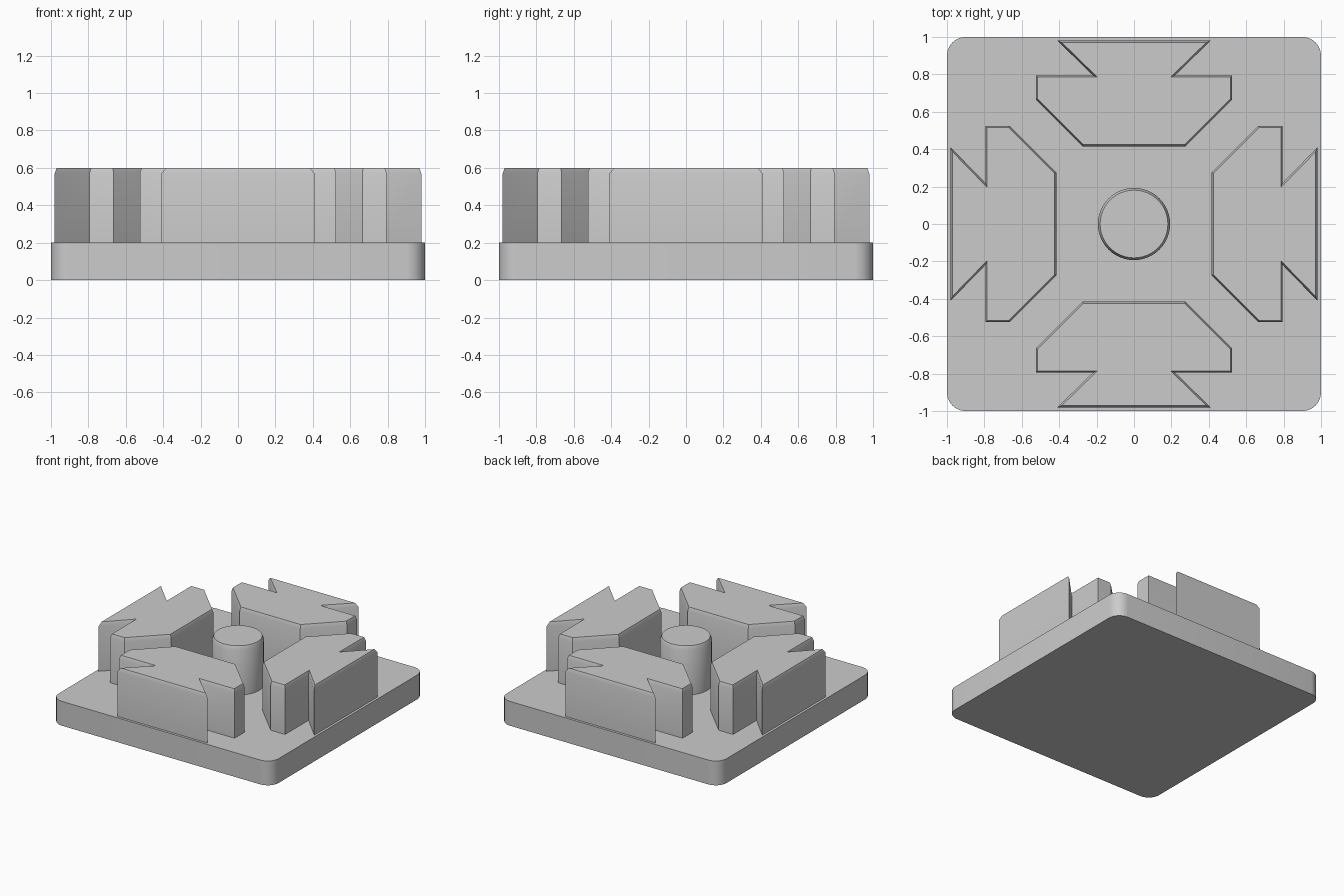
import bpy, bmesh, math
from mathutils import Matrix

cube = bpy.data.objects.get("Cube")
if cube:
    bpy.data.objects.remove(cube, do_unlink=True)

grey = bpy.data.materials.new("plain grey")
grey.use_nodes = True
COLOUR = (0.6, 0.6, 0.6, 1)
grey.diffuse_color = COLOUR
grey.node_tree.nodes["Principled BSDF"].inputs["Base Color"].default_value = COLOUR


def prism(name, outline, bottom, top, inset=0.0, rise=0.0, turn=0.0):
    """Extrude an outline upward, ending in a steep chamfer if inset is set."""
    bm = bmesh.new()
    base = bm.faces.new([bm.verts.new((x, y, bottom)) for x, y in outline])
    made = bmesh.ops.extrude_face_region(bm, geom=[base], use_keep_orig=True)["geom"]
    for v in made:
        if isinstance(v, bmesh.types.BMVert):
            v.co.z = top - rise
    bmesh.ops.recalc_face_normals(bm, faces=bm.faces[:])
    if inset:
        cap = max(bm.faces, key=lambda f: f.calc_center_median().z)
        bmesh.ops.inset_region(bm, faces=[cap], thickness=inset, use_even_offset=True)
        for v in cap.verts:
            v.co.z = top
    bm.transform(Matrix.Rotation(turn, 4, 'Z'))
    mesh = bpy.data.meshes.new(name)
    bm.to_mesh(mesh)
    bm.free()
    mesh.materials.append(grey)
    obj = bpy.data.objects.new(name, mesh)
    bpy.context.collection.objects.link(obj)
    bpy.ops.object.select_all(action='DESELECT')
    obj.select_set(True)
    bpy.context.view_layer.objects.active = obj
    bpy.ops.object.shade_smooth_by_angle(angle=math.radians(30))
    return obj


def arc(cx, cy, radius, start, sweep, steps):
    return [(cx + radius * math.cos(start + sweep * i / steps),
             cy + radius * math.sin(start + sweep * i / steps)) for i in range(steps + 1)]


# Base plate with rounded corners
plate = []
for i, (sx, sy) in enumerate([(1, 1), (-1, 1), (-1, -1), (1, -1)]):
    plate += arc(0.9 * sx, 0.9 * sy, 0.1, i * math.pi / 2, math.pi / 2, 8)
prism("base_plate", plate, 0, 0.2)

# Four notched blocks, one on each side
half = [(0.41, -0.98), (0.22, -0.795), (0.525, -0.795), (0.525, -0.665), (0.275, -0.415)]
block = half + [(-x, y) for x, y in reversed(half)]
for i, side in enumerate(["front", "left", "back", "right"]):
    prism(side + "_block", block, 0.2, 0.6, 0.01, 0.03, i * math.pi / 2)

# Centre post
prism("centre_post", arc(0, 0, 0.193, 0, math.tau, 48)[:-1], 0.2, 0.6, 0.012, 0.03)
